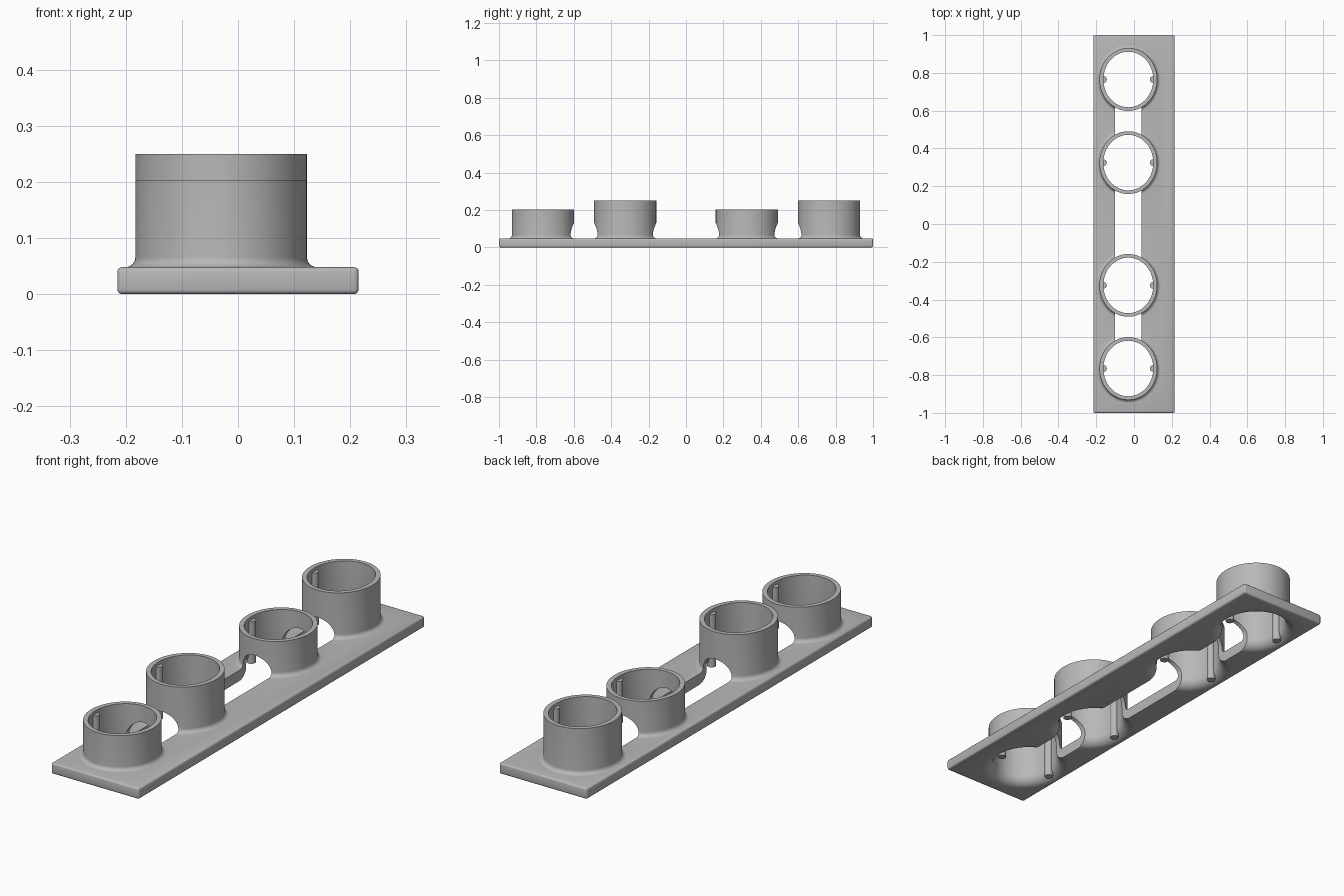
import bpy, bmesh
from math import sin, cos, pi

if "Cube" in bpy.data.objects:
    bpy.data.objects.remove(bpy.data.objects["Cube"], do_unlink=True)

grey = bpy.data.materials.new("plain grey")
grey.use_nodes = True
grey.diffuse_color = (0.48, 0.48, 0.48, 1)
grey.node_tree.nodes["Principled BSDF"].inputs["Base Color"].default_value = (0.48, 0.48, 0.48, 1)

AXIS_X = -0.03            # sockets and slot sit off-centre
PLATE_TOP = 0.048
SOCKETS = [(-0.765, 0.203), (-0.325, 0.25), (0.325, 0.203), (0.765, 0.25)]
OUTER, INNER = (0.153, 0.166), (0.132, 0.147)
ARC = [i / 8 * pi / 2 for i in range(9)]


def new_object(name, bm):
    bmesh.ops.recalc_face_normals(bm, faces=bm.faces)
    mesh = bpy.data.meshes.new(name)
    bm.to_mesh(mesh)
    bm.free()
    mesh.materials.append(grey)
    obj = bpy.data.objects.new(name, mesh)
    bpy.context.collection.objects.link(obj)
    return obj


def lathe(name, radii, profile, x, y, sides=96):
    """Elliptical solid; profile holds (offset from radii, z) pairs."""
    bm = bmesh.new()
    rings = []
    for offset, z in profile:
        rings.append([bm.verts.new((x + (radii[0] + offset) * cos(2 * pi * i / sides),
                                    y + (radii[1] + offset) * sin(2 * pi * i / sides), z))
                      for i in range(sides)])
    for low, high in zip(rings, rings[1:]):
        for i in range(sides):
            j = (i + 1) % sides
            bm.faces.new((low[i], low[j], high[j], high[i]))
    bm.faces.new(rings[0])
    bm.faces.new(rings[-1])
    return new_object(name, bm)


def combine(target, tool, operation):
    mod = target.modifiers.new(tool.name, "BOOLEAN")
    mod.operation, mod.solver, mod.object = operation, "EXACT", tool
    bpy.context.view_layer.objects.active = target
    bpy.ops.object.modifier_apply(modifier=mod.name)
    bpy.data.objects.remove(tool, do_unlink=True)


# Base plate with softened edges
bm = bmesh.new()
bmesh.ops.create_cube(bm, size=1)
for v in bm.verts:
    v.co.x *= 0.43
    v.co.y *= 2
    v.co.z = (v.co.z + 0.5) * PLATE_TOP
bmesh.ops.bevel(bm, geom=bm.edges[:], offset=0.008, segments=3, profile=0.5, affect="EDGES")
rack = new_object("socket_rack", bm)

# Socket walls with a fillet at the foot
FILLET = 0.018
foot = [(FILLET * (1 - sin(a)), PLATE_TOP + FILLET * (1 - cos(a))) for a in ARC]
for y, top in SOCKETS:
    wall = lathe("socket_wall", OUTER, [(FILLET, 0.02)] + foot + [(0, top)], AXIS_X, y)
    combine(rack, wall, "UNION")

# Bores, flaring out through the underside
FLARE = 0.045
mouth = [(FLARE * (1 - sin(a)), FLARE * (1 - cos(a))) for a in ARC]
for y, top in SOCKETS:
    bore = lathe("bore", INNER, [(FLARE, -0.02)] + mouth + [(0, 0.3)], AXIS_X, y)
    combine(rack, bore, "DIFFERENCE")

# Long slot with an arched top, joining all the bores
bm = bmesh.new()
half, spring = 0.07, 0.06
outline = [(half, -0.02)] + [(half * cos(i * pi / 24), spring + half * sin(i * pi / 24))
                             for i in range(25)] + [(-half, -0.02)]
face = bm.faces.new([bm.verts.new((AXIS_X + x, SOCKETS[0][0], z)) for x, z in outline])
moved = bmesh.ops.extrude_face_region(bm, geom=[face])["geom"]
for v in moved:
    if isinstance(v, bmesh.types.BMVert):
        v.co.y = SOCKETS[-1][0]
combine(rack, new_object("slot", bm), "DIFFERENCE")

# Locating ribs on both sides of every bore
for y, top in SOCKETS:
    for side in (-1, 1):
        rib = lathe("rib", (0.018, 0.018), [(0, 0.002), (0, top - 0.015)],
                    AXIS_X + side * INNER[0], y, 24)
        combine(rack, rib, "UNION")

bpy.ops.object.select_all(action="DESELECT")
rack.select_set(True)
bpy.context.view_layer.objects.active = rack
bpy.ops.object.shade_smooth_by_angle(angle=0.6)
